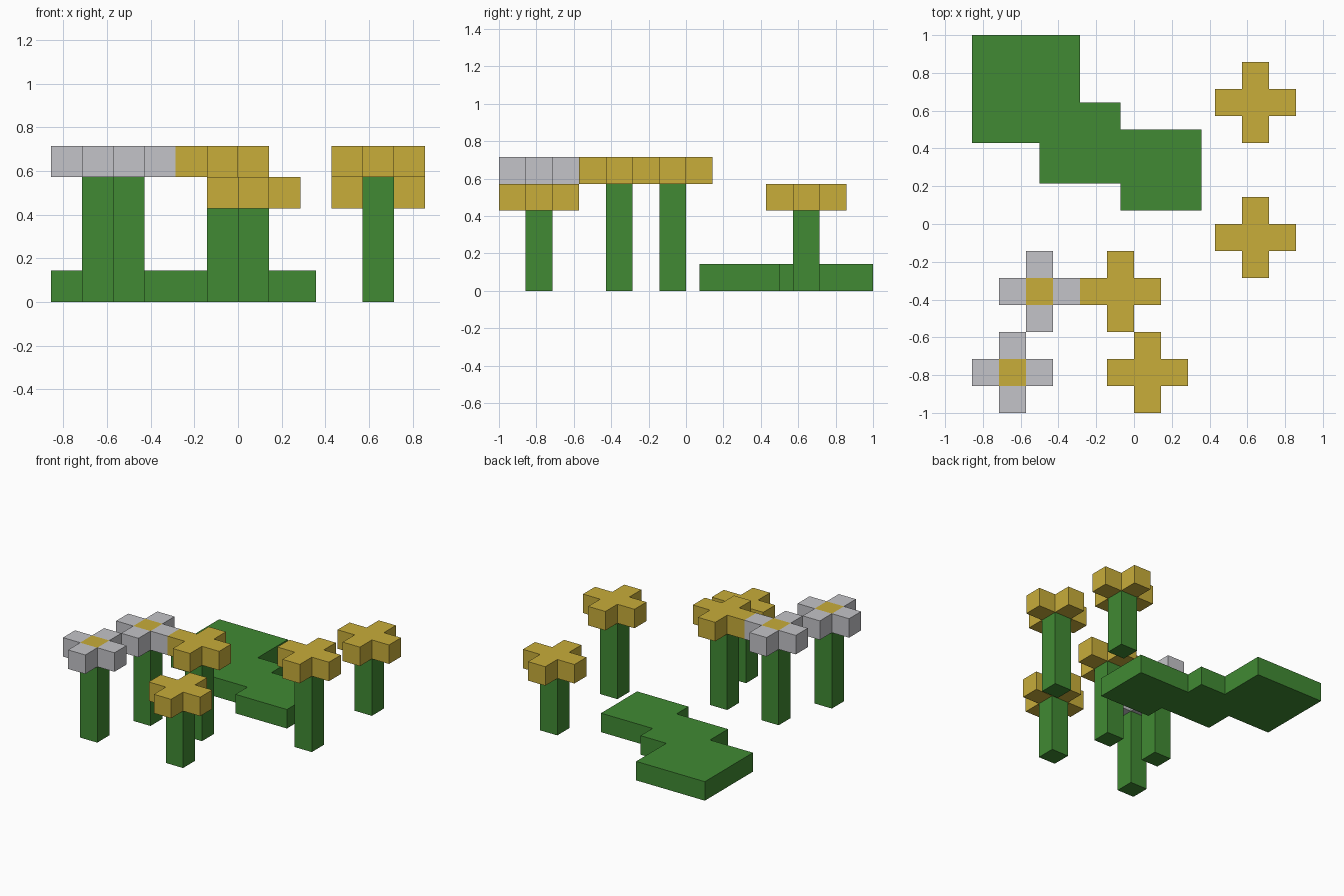
import bpy
import bmesh

U = 1 / 7  # one block

cube = bpy.data.objects.get("Cube")
if cube:
    bpy.data.objects.remove(cube, do_unlink=True)


def make_material(name, colour):
    mat = bpy.data.materials.new(name)
    mat.use_nodes = True
    mat.diffuse_color = (*colour, 1)
    mat.node_tree.nodes["Principled BSDF"].inputs["Base Color"].default_value = (*colour, 1)
    return mat


green = make_material("leaf green", (0.052, 0.254, 0.033))
gold = make_material("petal gold", (0.578, 0.418, 0.042))
white = make_material("petal pale grey", (0.552, 0.552, 0.578))


def extruded(name, outlines, bottom, height, materials):
    """Raise flat outlines, given in blocks, into one welded solid."""
    bm = bmesh.new()
    for outline in outlines:
        bm.faces.new([bm.verts.new((x * U, y * U, bottom * U)) for x, y in outline])
    bmesh.ops.remove_doubles(bm, verts=bm.verts, dist=U / 100)
    raised = bmesh.ops.extrude_face_region(bm, geom=bm.faces[:], use_keep_orig=True)
    verts = [v for v in raised["geom"] if isinstance(v, bmesh.types.BMVert)]
    bmesh.ops.translate(bm, verts=verts, vec=(0, 0, height * U))
    bmesh.ops.recalc_face_normals(bm, faces=bm.faces)
    mesh = bpy.data.meshes.new(name)
    bm.to_mesh(mesh)
    bm.free()
    for mat in materials:
        mesh.materials.append(mat)
    obj = bpy.data.objects.new(name, mesh)
    bpy.context.collection.objects.link(obj)
    return obj


def square(x, y):
    return [(x - .5, y - .5), (x + .5, y - .5), (x + .5, y + .5), (x - .5, y + .5)]


def flower(name, x, y, stem_height, petals):
    extruded(name + "_stem", [square(x, y)], 0, stem_height, [green])
    cells = [square(x + dx, y + dy)
             for dx, dy in ((0, 0), (1, 0), (-1, 0), (0, 1), (0, -1))]
    head = extruded(name + "_head", cells, stem_height, 1, [petals, gold])
    # Gold heart on the middle cell
    for face in head.data.polygons:
        if abs(face.center.x - x * U) + abs(face.center.y - y * U) < U / 4:
            face.material_index = 1


# Flowers: centre, stem height and petal colour
flower("front_right_flower", -4.5, -5.5, 4, white)
flower("middle_right_flower", -3.5, -2.5, 4, white)
flower("middle_flower", -0.5, -2.5, 4, gold)
flower("front_short_flower", 0.5, -5.5, 3, gold)
flower("left_flower", 4.5, -0.5, 4, gold)
flower("back_left_flower", 4.5, 4.5, 3, gold)

# Stepped grass patch
grass = [(-6, 3), (-3.5, 3), (-3.5, 1.5), (-.5, 1.5), (-.5, .5), (2.5, .5),
         (2.5, 3.5), (-.5, 3.5), (-.5, 4.5), (-2, 4.5), (-2, 7), (-6, 7)]
extruded("grass_patch", [grass], 0, 1, [green])
